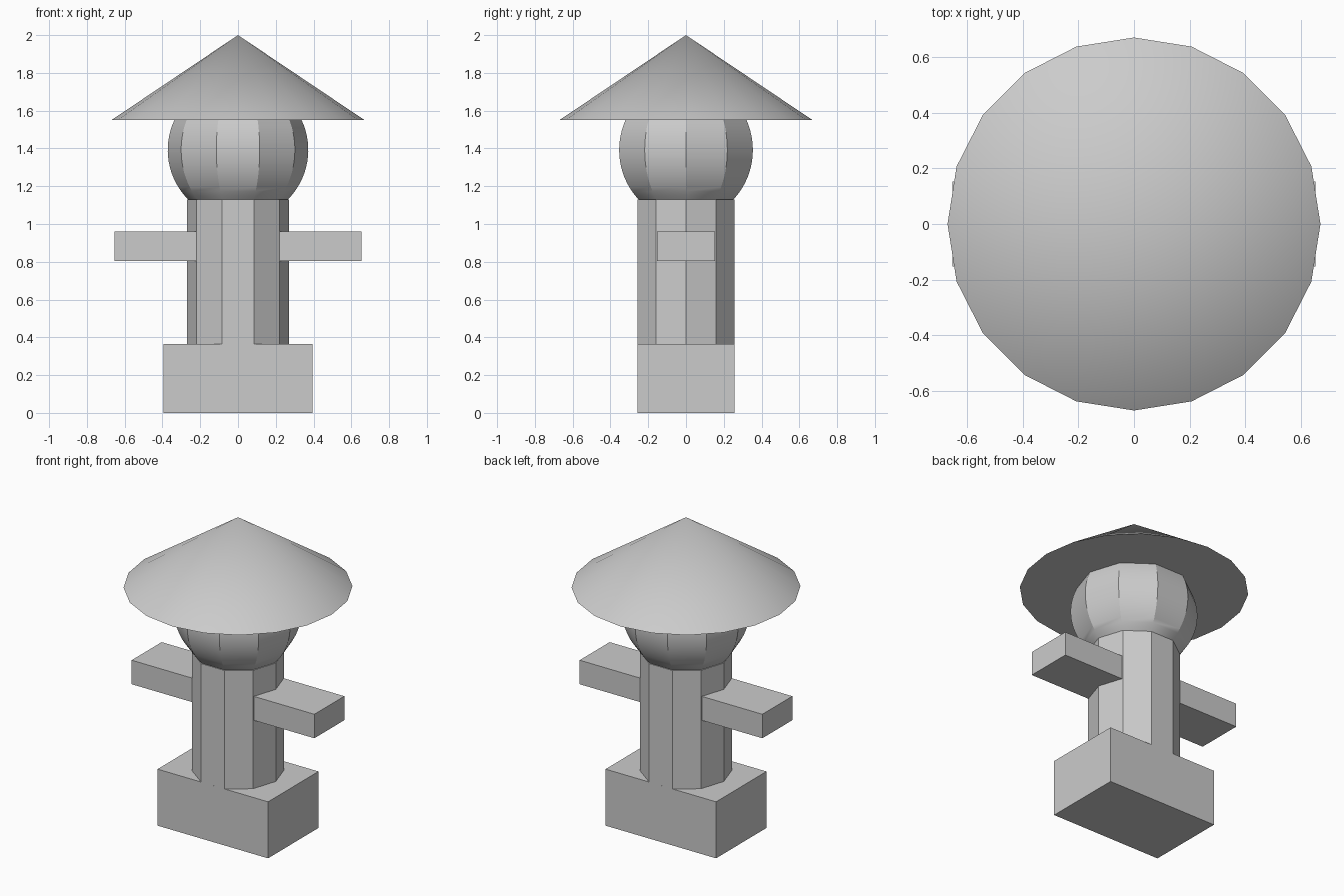
import bpy, bmesh
from math import sin, cos, pi, asin, radians

if "Cube" in bpy.data.objects:
    bpy.data.objects.remove(bpy.data.objects["Cube"])


def finish(name, bm, smooth=False):
    bmesh.ops.recalc_face_normals(bm, faces=bm.faces)
    mesh = bpy.data.meshes.new(name)
    bm.to_mesh(mesh)
    bm.free()
    obj = bpy.data.objects.new(name, mesh)
    bpy.context.collection.objects.link(obj)
    if smooth:
        bpy.ops.object.select_all(action='DESELECT')
        obj.select_set(True)
        bpy.context.view_layer.objects.active = obj
        bpy.ops.object.shade_smooth_by_angle(angle=radians(30))
    return obj


def box(name, low, high):
    bm = bmesh.new()
    bmesh.ops.create_cube(bm, size=1)
    for v in bm.verts:
        v.co = [(a + b) / 2 + c * (b - a) for a, b, c in zip(low, high, v.co)]
    return finish(name, bm)


def lathe(name, profile, sides, smooth=False):
    """Stack rings of (radius, z), capped at both ends; radius 0 is a point."""
    bm = bmesh.new()
    rings = []
    for r, z in profile:
        count = sides if r > 0 else 1
        rings.append([bm.verts.new((r * cos(2 * pi * i / sides),
                                    r * sin(2 * pi * i / sides), z))
                      for i in range(count)])
    for a, b in zip(rings, rings[1:]):
        for i in range(sides):
            j = (i + 1) % sides
            top = [b[0]] if len(b) == 1 else [b[j], b[i]]
            bm.faces.new([a[i], a[j]] + top)
    for ring in (rings[0], rings[-1]):
        if len(ring) > 2:
            bm.faces.new(ring)
    return finish(name, bm, smooth)


# Block base
box("base", (-0.395, -0.257, 0), (0.395, 0.257, 0.365))

# Ten-sided body
lathe("body", [(0.27, 0.365), (0.27, 1.13)], 10)

# Arms, mirrored left and right
arm = box("arms", (0.2, -0.153, 0.805), (0.653, 0.153, 0.96))
arm.modifiers.new("mirror", 'MIRROR').use_axis = (True, False, False)

# Ten-sided head: a sphere cut flat at the neck and under the hat
R, MID = 0.372, 1.392
start, end, steps = asin((1.13 - MID) / R), asin((1.55 - MID) / R), 16
angles = [start + (end - start) * i / steps for i in range(steps + 1)]
lathe("head", [(R * cos(t), MID + R * sin(t)) for t in angles], 10, True)

# Wide conical hat
lathe("hat", [(0.67, 1.55), (0, 2.0)], 20, True)
